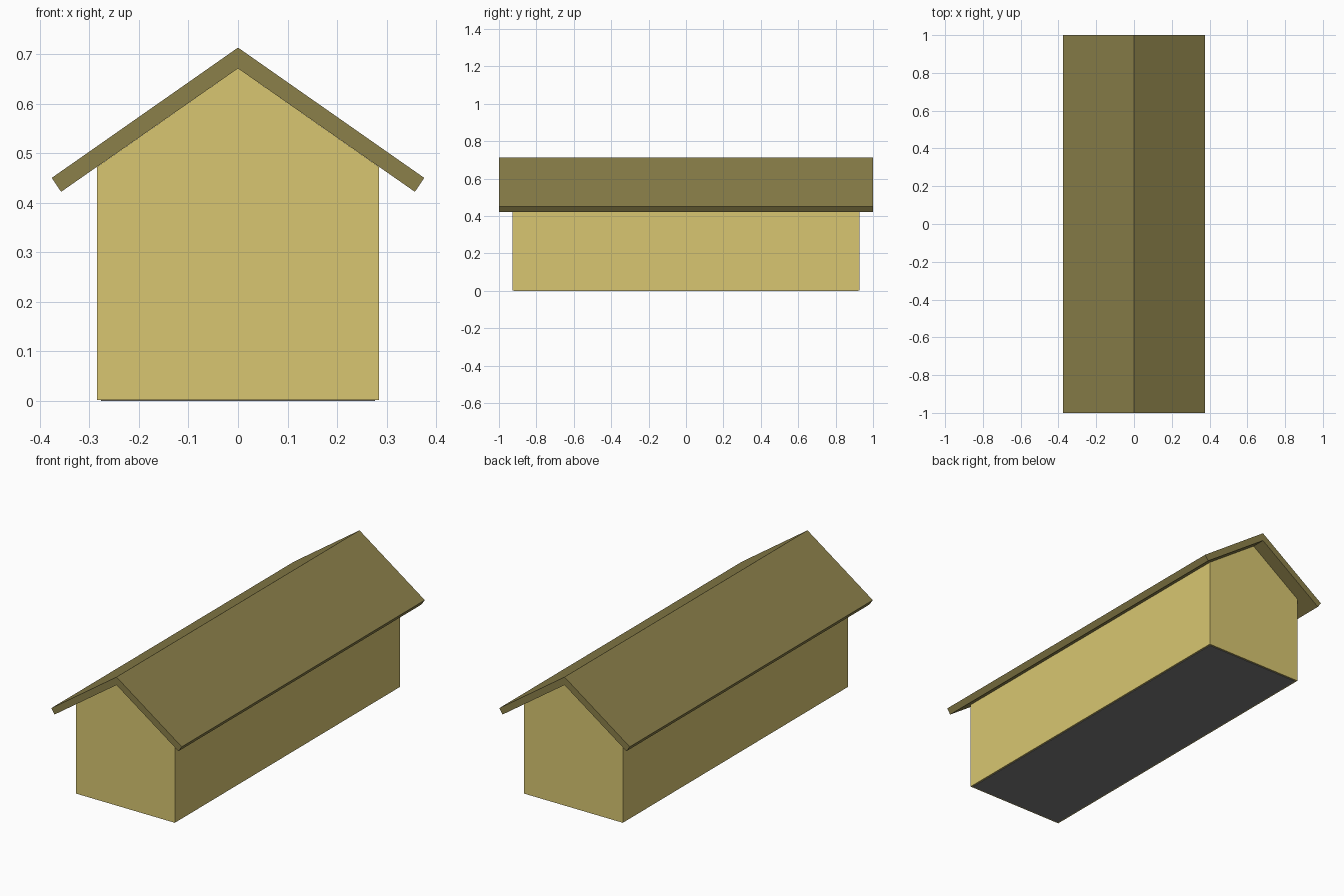
import bpy

if "Cube" in bpy.data.objects:
    bpy.data.objects.remove(bpy.data.objects["Cube"])


def material(name, rgb):
    m = bpy.data.materials.new(name)
    m.diffuse_color = (*rgb, 1)
    m.use_nodes = True
    m.node_tree.nodes["Principled BSDF"].inputs["Base Color"].default_value = m.diffuse_color
    return m


def extrude_profile(name, half, depth, mat):
    """Mirror a right-hand half profile (x, z) and extrude it along y."""
    left = [(-x, z) for x, z in reversed(half) if x > 0]
    pts = half + left
    n = len(pts)
    verts = [(x, y, z) for y in (-depth, depth) for x, z in pts]
    faces = [tuple(range(n)), tuple(reversed(range(n, 2 * n)))]
    faces += [(i, i + n, (i + 1) % n + n, (i + 1) % n) for i in range(n)]
    mesh = bpy.data.meshes.new(name)
    mesh.from_pydata(verts, [], faces)
    mesh.materials.append(mat)
    ob = bpy.data.objects.new(name, mesh)
    bpy.context.collection.objects.link(ob)
    return ob


wall_mat = material("wall_yellow", (0.69, 0.565, 0.165))
roof_mat = material("roof_olive", (0.258, 0.215, 0.068))
floor_mat = material("floor_grey", (0.2, 0.2, 0.2))

# Gabled house body
extrude_profile("walls", [(0.285, 0.002), (0.285, 0.472), (0, 0.671)], 0.927, wall_mat)

# Dark base plate, slightly inset
extrude_profile("floor", [(0.277, 0), (0.277, 0.003)], 0.919, floor_mat)

# Overhanging gable roof: both slopes as one chevron profile
roof = [(0, 0.671), (0.357, 0.422), (0.376, 0.450), (0, 0.713)]
verts = [(s * x, y, z) for s in (1, -1) for y in (-1, 1) for x, z in roof]
mesh = bpy.data.meshes.new("roof")
faces = []
for b in (0, 8):
    f = [(b, b + 1, b + 2, b + 3), (b + 7, b + 6, b + 5, b + 4)]
    f += [(b + i, b + i + 4, b + i + 5, b + i + 1) for i in range(3)]
    faces += f if b == 0 else [tuple(reversed(q)) for q in f]
mesh.from_pydata(verts, [], faces)
mesh.materials.append(roof_mat)
roof_ob = bpy.data.objects.new("roof", mesh)
bpy.context.collection.objects.link(roof_ob)
weld = roof_ob.modifiers.new("weld_ridge", 'WELD')
weld.merge_threshold = 0.0005
